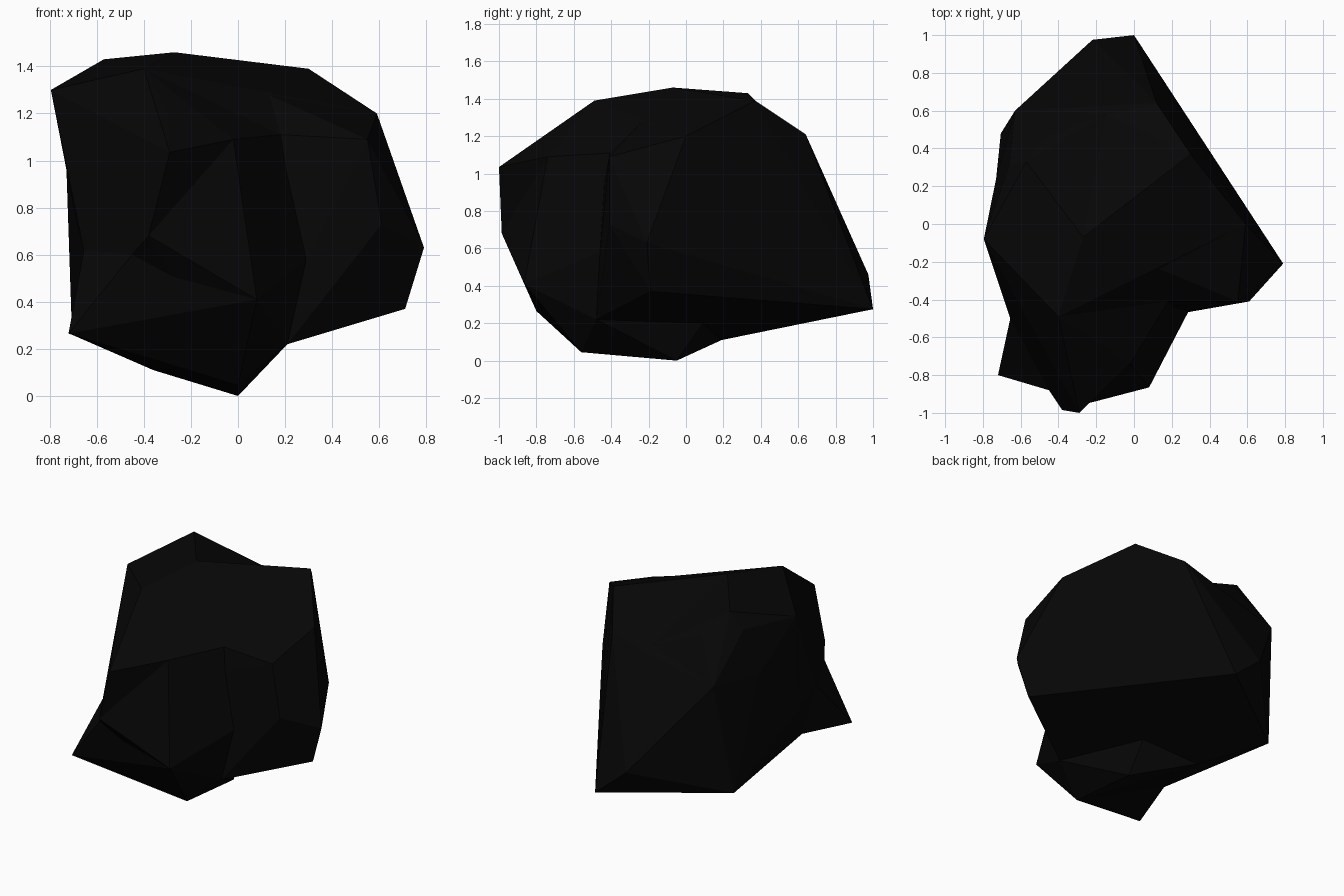
import bpy, bmesh

if "Cube" in bpy.data.objects:
    bpy.data.objects.remove(bpy.data.objects["Cube"])

# Corner points of the faceted lump, one letter each
P = {
    'A': (-.27, -.07, 1.46), 'B': (-.795, -.08, 1.30), 'C': (-.57, .33, 1.43),
    'D': (.30, .37, 1.39), 'E': (.59, 0, 1.2), 'F': (.79, -.21, .63),
    'G': (.71, -.19, .37), 'H': (.21, -.48, .22), 'I': (0, -.05, 0),
    'J': (-.36, .19, .11), 'K': (-.72, -.80, .265), 'L': (-.705, .48, .26),
    'M': (-.73, .24, 1.0), 'N': (0, 1, .275), 'O': (-.6, -.42, .3),
    'P': (-.63, .60, 1.02), 'Q': (.12, .64, 1.21), 'R': (-.15, .58, 1.18),
    'S': (0, .09, .2), 'T': (0, -.56, .045), 'U': (.08, -.865, .41),
    'V': (-.29, -1, 1.035), 'W': (-.38, -.985, .68), 'X': (-.02, -.74, 1.09),
    'Y': (-.4, -.49, 1.39), 'Z': (-.3, -.73, 1.21),
    'a': (-.655, -.5, .62), 'b': (-.45, -.88, .6), 'c': (-.66, .31, 1.32),
    'd': (-.22, .975, .46), 'e': (0, .85, .69), 'f': (-.45, .47, 1.29),
    'r': (.18, -.41, 1.11), 's': (.55, -.41, 1.09), 't': (.61, -.41, .73),
    'u': (.29, -.46, .58),
}

coal = bpy.data.materials.new("coal_black")
coal.diffuse_color = (.002, .002, .002, 1)
coal.use_nodes = True
coal.node_tree.nodes["Principled BSDF"].inputs["Base Color"].default_value = coal.diffuse_color


def chunk(name, letters):
    """Convex faceted chunk around the lettered corners."""
    bm = bmesh.new()
    for k in letters:
        bm.verts.new(P[k])
    bmesh.ops.convex_hull(bm, input=bm.verts[:])
    loose = [v for v in bm.verts if not v.link_faces]
    bmesh.ops.delete(bm, geom=loose, context='VERTS')
    bmesh.ops.recalc_face_normals(bm, faces=bm.faces[:])
    me = bpy.data.meshes.new(name)
    bm.to_mesh(me)
    bm.free()
    me.materials.append(coal)
    ob = bpy.data.objects.new(name, me)
    bpy.context.collection.objects.link(ob)
    return ob


# Main body, then ridge, back slope, front bulge, brow, spur and top slab
rock = chunk("rock_body", "ADEFGHrstuLMPQRNdeOaJ")
parts = [
    chunk("rock_ridge", "ABCcMaY"),
    chunk("rock_back_slope", "ACfRcMP"),
    chunk("rock_front_bulge", "WXZUTOaYruHIABbSJ"),
    chunk("rock_brow", "VWXZYBba"),
    chunk("rock_spur", "KbaOTU"),
    chunk("rock_top", "AYrE"),
]

# Merge the chunks into a single skin
for p in parts:
    mod = rock.modifiers.new("merge", 'BOOLEAN')
    mod.operation = 'UNION'
    mod.solver = 'EXACT'
    mod.object = p
    p.hide_render = True
bpy.context.view_layer.update()
dg = bpy.context.evaluated_depsgraph_get()
skin = bpy.data.meshes.new_from_object(rock.evaluated_get(dg))
rock.modifiers.clear()
rock.data = skin
rock.name = "rock"
for p in parts:
    bpy.data.objects.remove(p)
